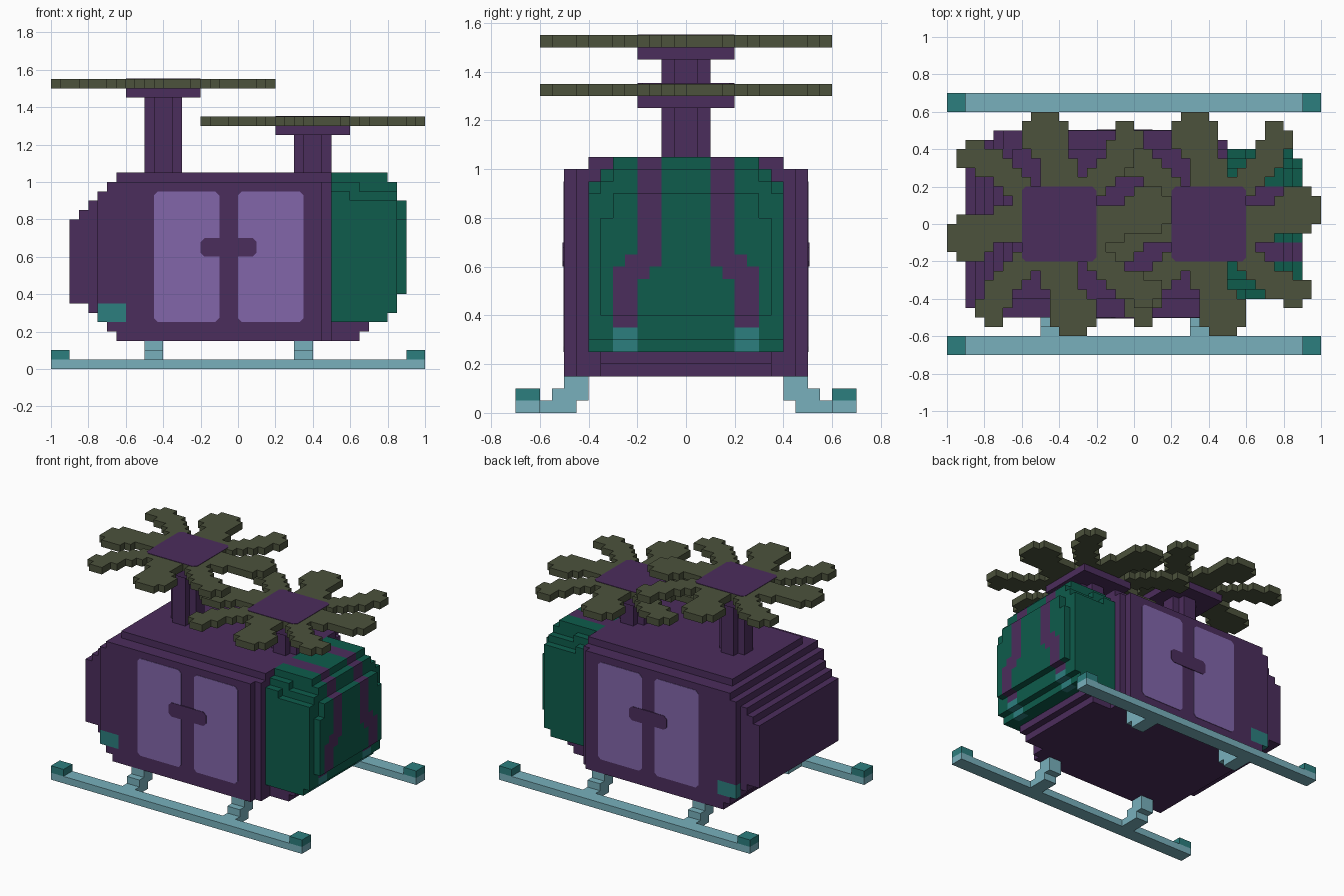
import bpy, bmesh
from mathutils import Vector

if "Cube" in bpy.data.objects:
    bpy.data.objects.remove(bpy.data.objects["Cube"])

U = 0.05  # block size


def material(name, rgb):
    lin = [((c / 255 + 0.055) / 1.055) ** 2.4 for c in rgb] + [1.0]
    m = bpy.data.materials.new(name)
    m.use_nodes = True
    m.diffuse_color = lin
    m.node_tree.nodes["Principled BSDF"].inputs["Base Color"].default_value = lin
    return m


MATS = [material("dark purple", (75, 45, 92)),
        material("deep green", (14, 92, 76)),
        material("teal", (44, 126, 126)),
        material("pale blue", (120, 176, 188)),
        material("olive", (76, 82, 60)),
        material("lilac", (130, 102, 170))]
PURPLE, GREEN, TEAL, BLUE, OLIVE, LILAC = range(6)

parts = {}  # part name -> {block: colour}


def fill(name, xr, yr, zr, colour, keep=lambda x, y, z: True):
    d = parts.setdefault(name, {})
    for x in range(*xr):
        for y in range(*yr):
            for z in range(*zr):
                if keep(x, y, z):
                    d[x, y, z] = colour(x, y, z) if callable(colour) else colour


def half(y):
    """Block index counted outwards from the middle."""
    return y if y >= 0 else -1 - y


# Cabin: stepped nose, chamfered roof, low step under the tail shell
NOSE = {3: -13, 4: -14, 5: -15, 6: -16, 16: -17, 17: -16, 18: -15, 19: -14, 20: -13}


def in_cabin(x, y, z):
    if x < NOSE.get(z, -18):
        return False
    if x >= 10:
        return half(y) < 7 and x < {3: 13, 4: 14}.get(z, 0)
    width = 8 if z == 20 else 9 if (x < -15 or x == 9) else 10
    return half(y) < width


def cabin_colour(x, y, z):
    lamp = -15 <= x < -12 and z in (5, 6) and half(y) == 9
    return TEAL if lamp else PURPLE


fill("cabin", (-18, 14), (-10, 10), (3, 21), cabin_colour, in_cabin)


# Rounded tail shell with curved stripes and lamps
def in_tail(x, y, z):
    h = half(y)
    if x == 17:
        return 8 <= z < 18 and h < (7 if z < 16 else 6)
    if x == 16 and not 6 <= z < 20:
        return False
    if z == 20:
        return h < 6
    if z == 19:
        return h < (7 if x < 13 else 6)
    if z == 18:
        return h < (8 if x < 12 else 7)
    return h < 8


def tail_colour(x, y, z):
    h = half(y)
    if z < 7:
        return TEAL if 4 <= h < 6 and x >= 15 else GREEN
    lo, hi = (2, 4) if z >= 13 else (2, 5) if z == 12 else (3, 6) if z == 11 else (4, 6)
    return PURPLE if lo <= h < hi else GREEN


fill("tail_shell", (10, 18), (-8, 8), (5, 21), tail_colour, in_tail)

# Skids, tips and struts on both sides
for side, s in (("right", -1), ("left", 1)):
    def span(a, b):
        return (a, b) if s > 0 else (-b, -a)
    fill(side + "_skid", (-20, 20), span(12, 14), (0, 1), BLUE)
    for x in (-20, 18):
        fill(side + "_skid_tips", (x, x + 2), span(12, 14), (1, 2), TEAL)
    for x in (-10, 6):
        for z, (a, b) in enumerate([(9, 12), (8, 11), (8, 10)]):
            fill(side + "_struts", (x, x + 2), span(a, b), (z, z + 1), BLUE)

# One quarter of the rotor: height -> block ranges for a straight and a diagonal blade
BLADES = {11: [(-3, 0)], 10: [(-4, 1), (6, 8)], 9: [(-4, 1), (6, 9)],
          8: [(-4, 1), (5, 9)], 7: [(-3, 1), (5, 8)], 6: [(-2, 2), (4, 8)],
          5: [(-2, 2), (3, 7)], 4: [(-2, 6)], 3: [(-2, 5)]}
rotor = {(x, y) for x in range(-4, 4) for y in range(-4, 4)}
for y, spans in BLADES.items():
    for a, b in spans:
        for x in range(a, b):
            c = (x, y)
            for _ in range(4):
                rotor.add(c)
                c = (-1 - c[1], c[0])

# Two rotors with mast and hub
ROTORS = (("front", -8, 30), ("rear", 8, 26))
for name, cx, z in ROTORS:
    fill(name + "_mast", (cx - 2, cx + 2), (-2, 2), (21, z - 1), PURPLE,
         lambda x, y, z: half(x - cx) + half(y) < 2)
    fill(name + "_hub", (cx - 4, cx + 4), (-4, 4), (z - 1, z), PURPLE)
    fill(name + "_rotor", (cx - 12, cx + 12), (-12, 12), (z, z + 1), OLIVE,
         lambda x, y, z: (x - cx, y) in rotor)


def make_object(name, bm, mats):
    me = bpy.data.meshes.new(name)
    bm.to_mesh(me)
    bm.free()
    for m in mats:
        me.materials.append(m)
    ob = bpy.data.objects.new(name, me)
    bpy.context.collection.objects.link(ob)
    return ob


# Skin the exposed block sides, then merge flat areas of one colour
occupied = set().union(*parts.values())
for name, cells in parts.items():
    bm = bmesh.new()
    verts = {}
    used = sorted(set(cells.values()))
    for cell, colour in cells.items():
        for axis in range(3):
            for sign in (0, 1):
                near = list(cell)
                near[axis] += 2 * sign - 1
                if tuple(near) in occupied:
                    continue
                loop = []
                for i, j in ((0, 0), (1, 0), (1, 1), (0, 1)):
                    p = list(cell)
                    p[axis] += sign
                    p[(axis + 1) % 3] += i
                    p[(axis + 2) % 3] += j
                    p = tuple(p)
                    if p not in verts:
                        verts[p] = bm.verts.new(Vector(p) * U)
                    loop.append(verts[p])
                f = bm.faces.new(loop if sign else loop[::-1])
                f.material_index = used.index(colour)
    bmesh.ops.dissolve_limit(bm, angle_limit=0.01, verts=bm.verts[:],
                             edges=bm.edges[:], delimit={'MATERIAL'})
    make_object(name, bm, [MATS[c] for c in used])


def plate(name, a0, a1, b0, b1, place, normal, thick, colour, c=0.022):
    """Thin plate with clipped corners; place maps 2D to 3D."""
    pts = [(a0 + c, b0), (a1 - c, b0), (a1, b0 + c), (a1, b1 - c),
           (a1 - c, b1), (a0 + c, b1), (a0, b1 - c), (a0, b0 + c)]
    bm = bmesh.new()
    f = bm.faces.new([bm.verts.new(place(a, b)) for a, b in pts])
    top = bmesh.ops.extrude_face_region(bm, geom=[f])["geom"]
    bmesh.ops.translate(bm, vec=Vector(normal) * thick,
                        verts=[v for v in top if isinstance(v, bmesh.types.BMVert)])
    bmesh.ops.recalc_face_normals(bm, faces=bm.faces[:])
    make_object(name, bm, [MATS[colour]])


# Door panels and handle on both sides
for side, s in (("right", -1), ("left", 1)):
    def wall(a, b):
        return (a, s * 0.5, b)
    n = (0, s, 0)
    plate(side + "_front_door_panel", -0.45, -0.1, 0.25, 0.95, wall, n, 0.003, LILAC)
    plate(side + "_rear_door_panel", 0.0, 0.35, 0.25, 0.95, wall, n, 0.003, LILAC)
    plate(side + "_door_handles", -0.2, 0.1, 0.6, 0.7, wall, n, 0.006, PURPLE)

# Purple caps on the rotors
for name, cx, z in ROTORS:
    plate(name + "_rotor_cap", cx * U - 0.2, cx * U + 0.2, -0.2, 0.2,
          lambda a, b: (a, b, (z + 1) * U), (0, 0, 1), 0.003, PURPLE)
